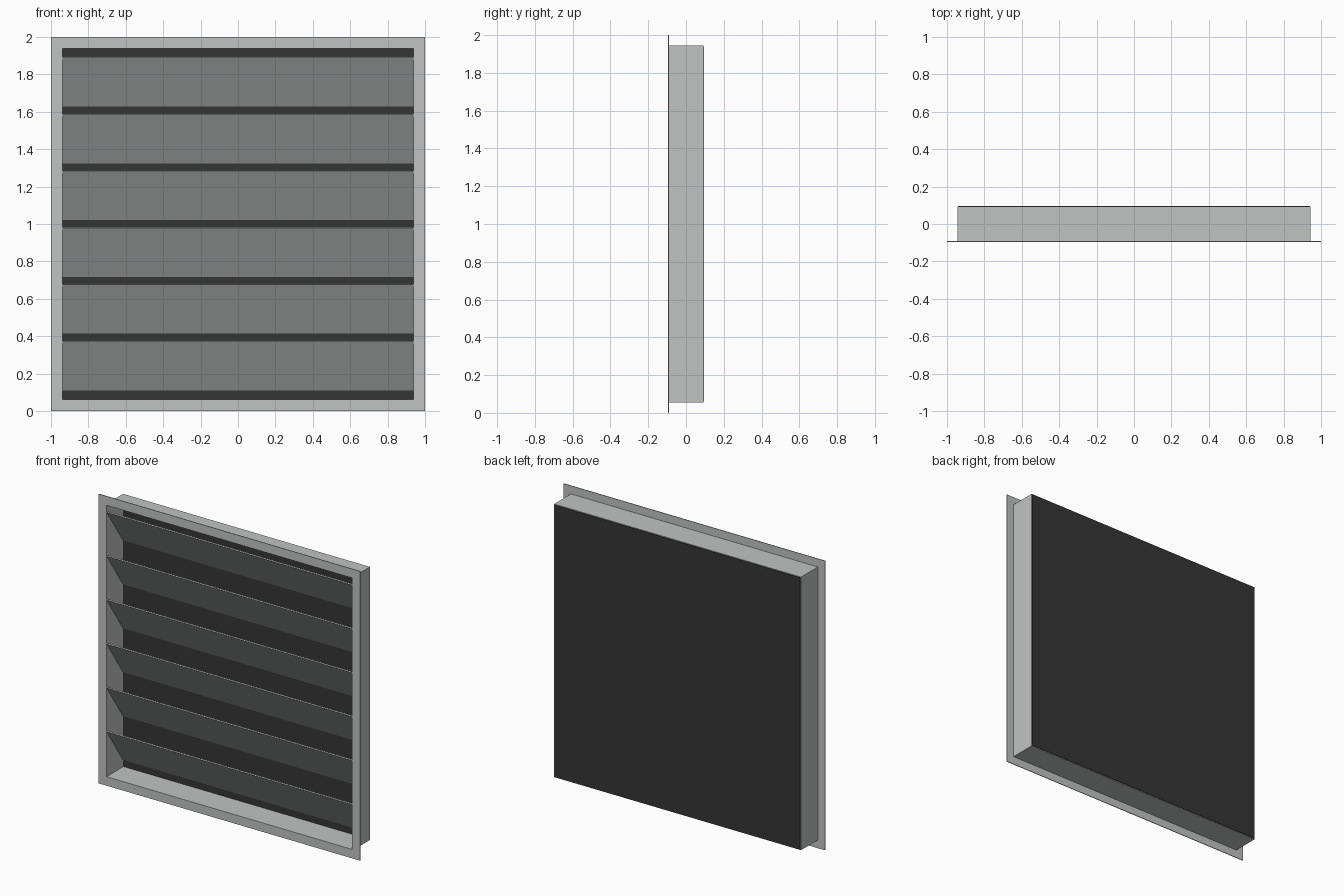
import bpy, bmesh, math
from mathutils import Matrix

if "Cube" in bpy.data.objects:
    bpy.data.objects.remove(bpy.data.objects["Cube"])


def material(name, rgb):
    m = bpy.data.materials.new(name)
    m.diffuse_color = (*rgb, 1)
    m.use_nodes = True
    m.node_tree.nodes["Principled BSDF"].inputs["Base Color"].default_value = m.diffuse_color
    return m


METAL = material("light grey metal", (0.53, 0.55, 0.545))
BLACK = material("black backing", (0.036, 0.036, 0.036))


def finish(name, bm, mat):
    bmesh.ops.recalc_face_normals(bm, faces=bm.faces[:])
    me = bpy.data.meshes.new(name)
    bm.to_mesh(me)
    bm.free()
    me.materials.append(mat)
    ob = bpy.data.objects.new(name, me)
    bpy.context.collection.objects.link(ob)
    return ob


def box(name, size, loc, mat, tilt=0.0):
    bm = bmesh.new()
    bmesh.ops.create_cube(bm, size=1)
    bm.transform(Matrix.Translation(loc) @ Matrix.Rotation(tilt, 4, 'X')
                 @ Matrix.Diagonal((*size, 1)))
    return finish(name, bm, mat)


def square_ring(name, outer, inner, y0, y1, mat):
    """Square tube along y, centred on z = 1."""
    bm = bmesh.new()
    corners = [(-1, -1), (1, -1), (1, 1), (-1, 1)]
    section = [(outer, y0), (outer, y1), (inner, y1), (inner, y0)]
    loops = [[bm.verts.new((cx * r, y, 1 + cz * r)) for r, y in section]
             for cx, cz in corners]
    for i in range(4):
        a, b = loops[i], loops[(i + 1) % 4]
        for j in range(4):
            k = (j + 1) % 4
            bm.faces.new((a[j], a[k], b[k], b[j]))
    return finish(name, bm, mat)


FRONT, BACK = -0.096, 0.096
INNER, OUTER = 0.938, 0.944

# Thin front flange and deep sleeve
square_ring("front_flange", 1.0, INNER, FRONT, FRONT + 0.005, METAL)
square_ring("sleeve", OUTER, INNER, FRONT + 0.005, BACK - 0.004, METAL)

# Backing panel, slightly proud of the sleeve
box("back_panel", (2 * INNER + 0.004, 0.008, 2 * INNER + 0.004),
    (0, BACK - 0.004, 1), BLACK)

# Sloped blades, high at the front and low at the back
DROP, RUN, THICK = 0.262, 0.178, 0.008
for i in range(6):
    box(f"blade_{i + 1}", (2 * INNER, math.hypot(DROP, RUN), THICK),
        (0, -0.003, 1.761 - 0.3035 * i), METAL, -math.atan2(DROP, RUN))
